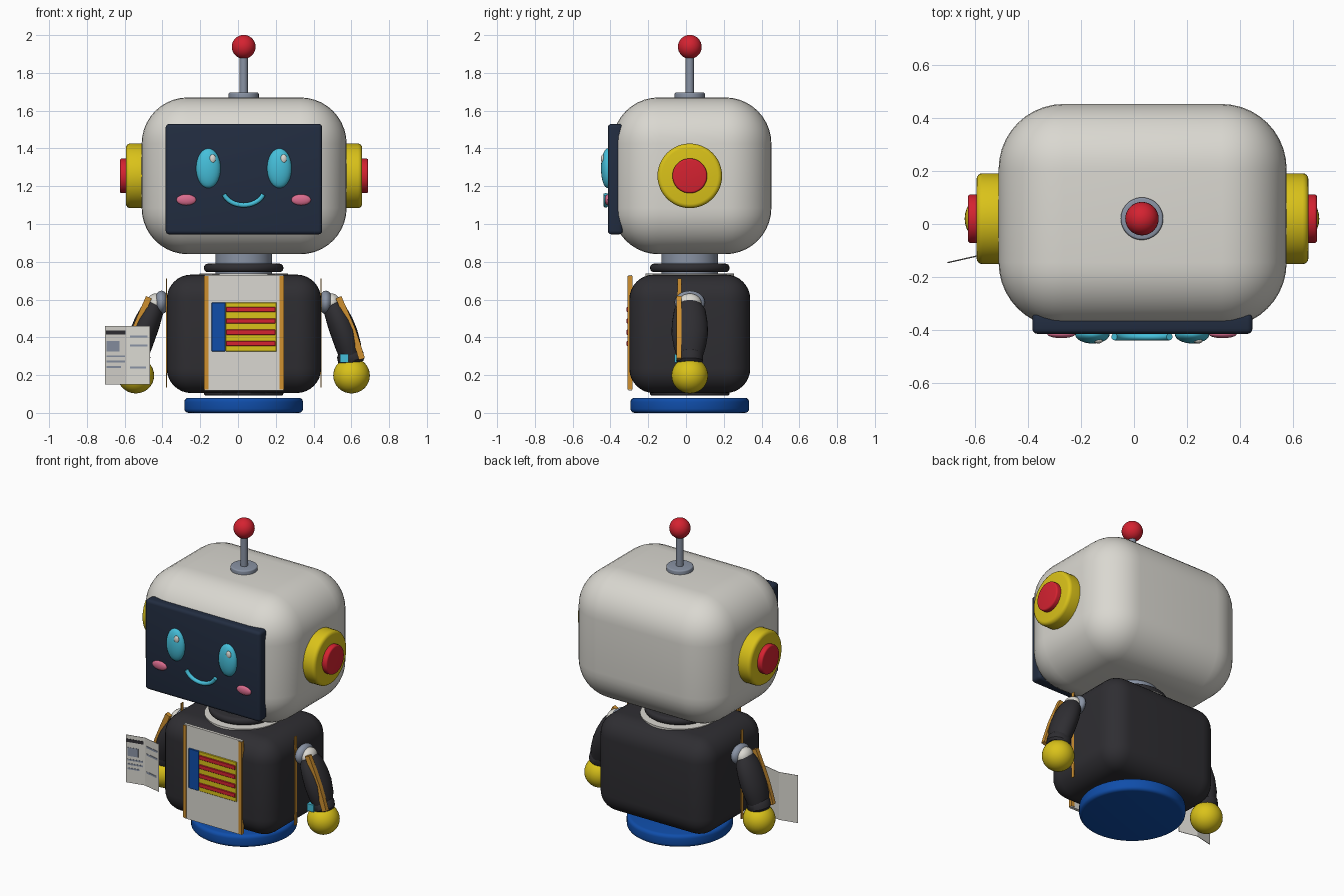
import bpy, bmesh, math
from mathutils import Vector, Matrix

if "Cube" in bpy.data.objects:
    bpy.data.objects.remove(bpy.data.objects["Cube"])

CX, CY = 0.03, 0.02          # body axis


def mat(name, rgb):
    m = bpy.data.materials.new(name)
    m.diffuse_color = (*rgb, 1)
    m.use_nodes = True
    m.node_tree.nodes["Principled BSDF"].inputs["Base Color"].default_value = m.diffuse_color
    return m


WHITE = mat("warm_white", (0.70, 0.685, 0.635))
NAVY = mat("navy", (0.016, 0.026, 0.052))
YELLOW = mat("yellow", (0.70, 0.54, 0.01))
RED = mat("red", (0.66, 0.016, 0.03))
BLUE = mat("blue", (0.005, 0.075, 0.40))
CYAN = mat("cyan", (0.06, 0.52, 0.70))
PINK = mat("pink", (0.70, 0.15, 0.27))
DARK = mat("charcoal", (0.028, 0.027, 0.032))
GREY = mat("blue_grey", (0.25, 0.29, 0.37))
ORANGE = mat("orange", (0.62, 0.28, 0.03))


def finish(name, bm, material, smooth=True):
    bmesh.ops.recalc_face_normals(bm, faces=bm.faces)
    me = bpy.data.meshes.new(name)
    bm.to_mesh(me)
    bm.free()
    ob = bpy.data.objects.new(name, me)
    bpy.context.collection.objects.link(ob)
    me.materials.append(material)
    if smooth:
        bpy.ops.object.select_all(action='DESELECT')
        ob.select_set(True)
        bpy.context.view_layer.objects.active = ob
        bpy.ops.object.shade_smooth_by_angle(angle=math.radians(35))
    return ob


def box(name, material, x, y, z, bevel=0, seg=3):
    """Box from (min, max) ranges with rounded edges."""
    bm = bmesh.new()
    bmesh.ops.create_cube(bm, size=1)
    for v in bm.verts:
        v.co = [r[0] + (c + 0.5) * (r[1] - r[0]) for c, r in zip(v.co, (x, y, z))]
    if bevel:
        bmesh.ops.bevel(bm, geom=bm.edges[:], offset=bevel, segments=seg,
                        profile=0.5, affect='EDGES')
    return finish(name, bm, material, bevel > 0)


def disc(name, material, a, b, r, bevel=0.0, sides=48):
    """Cylinder between two points with rounded rims."""
    a, b = Vector(a), Vector(b)
    bm = bmesh.new()
    bmesh.ops.create_cone(bm, cap_ends=True, segments=sides, radius1=r,
                          radius2=r, depth=(b - a).length)
    if bevel:
        rims = [e for e in bm.edges if abs(e.verts[0].co.z - e.verts[1].co.z) < 1e-5]
        bmesh.ops.bevel(bm, geom=rims, offset=bevel, segments=4, profile=0.5,
                        affect='EDGES')
    turn = (b - a).to_track_quat('Z', 'Y').to_matrix().to_4x4()
    bm.transform(Matrix.Translation((a + b) / 2) @ turn)
    return finish(name, bm, material)


def ball(name, material, c, r):
    bm = bmesh.new()
    bmesh.ops.create_uvsphere(bm, u_segments=32, v_segments=16, radius=1)
    bm.transform(Matrix.Translation(c) @ Matrix.Diagonal((*r, 1)))
    return finish(name, bm, material)


def loft(name, material, path, sides=24, square=False):
    """Rings along a path of (x, y, z, radius in xz plane, radius in y)."""
    bm = bmesh.new()
    pts = [Vector(p[:3]) for p in path]
    rings = []
    for i, p in enumerate(path):
        t = (pts[min(i + 1, len(pts) - 1)] - pts[max(i - 1, 0)]).normalized()
        n = Vector((0, 1, 0)).cross(t).normalized()
        ring = []
        for k in range(sides):
            a = 2 * math.pi * (k + (0.5 if square else 0)) / sides
            ring.append(bm.verts.new(pts[i] + n * math.cos(a) * p[3]
                                     + Vector((0, math.sin(a) * p[4], 0))))
        rings.append(ring)
    for r0, r1 in zip(rings, rings[1:]):
        for k in range(sides):
            j = (k + 1) % sides
            bm.faces.new((r0[k], r0[j], r1[j], r1[k]))
    bm.faces.new(rings[0])
    bm.faces.new(rings[-1][::-1])
    return finish(name, bm, material)


# Base, torso and neck
disc("base", BLUE, (CX, CY, 0), (CX, CY, 0.08), 0.314, 0.022, 64)
disc("lower_ring", DARK, (CX, CY, 0.092), (CX, CY, 0.13), 0.21, 0.01)
box("torso", DARK, (-0.377, 0.44), (-0.30, 0.34), (0.105, 0.732), 0.13, 8)
disc("collar", WHITE, (CX, CY, 0.71), (CX, CY, 0.737), 0.235)
disc("neck", GREY, (CX, CY, 0.73), (CX, CY, 0.88), 0.15)
disc("neck_ring", DARK, (CX, CY, 0.745), (CX, CY, 0.79), 0.21, 0.02)

# Shirt panel with trims and striped badge
box("shirt_panel", WHITE, (-0.177, 0.24), (-0.304, -0.285), (0.118, 0.73))
for side, x in (("left", -0.18), ("right", 0.22)):
    box(side + "_front_trim", ORANGE, (x, x + 0.023), (-0.309, -0.283), (0.125, 0.725))
for side, x in (("left", -0.379), ("right", 0.439)):
    box(side + "_side_trim", ORANGE, (x - 0.003, x + 0.003), (-0.045, -0.025), (0.135, 0.712))
box("badge_field", YELLOW, (-0.066, 0.205), (-0.309, -0.30), (0.325, 0.585), 0.003, 1)
box("badge_band", BLUE, (-0.14, -0.066), (-0.31, -0.30), (0.325, 0.585), 0.003, 1)
for i in range(4):
    z = 0.367 + i * 0.06
    box("badge_stripe", RED, (-0.064, 0.198), (-0.314, -0.305), (z - 0.014, z + 0.014), 0.003, 1)

# Head and screen
box("head", WHITE, (-0.51, 0.575), (-0.39, 0.452), (0.84, 1.67), 0.245, 10)
box("screen", NAVY, (-0.383, 0.446), (-0.414, -0.335), (0.945, 1.53), 0.02, 4)

# Face
for s in (-1, 1):
    x = 0.031 + s * 0.188
    ball("eye", CYAN, (x, -0.415, 1.295), (0.065, 0.035, 0.105))
    ball("eye_glint", WHITE, (x + 0.022, -0.44, 1.345), (0.017, 0.01, 0.023))
    ball("cheek", PINK, (CX + s * 0.304, -0.415, 1.128), (0.052, 0.015, 0.029))
cu = bpy.data.curves.new("smile_path", 'CURVE')
cu.dimensions = '3D'
cu.bevel_depth = 0.013
cu.bevel_resolution = 3
cu.use_fill_caps = True
sp = cu.splines.new('POLY')
sp.points.add(16)
for i, p in enumerate(sp.points):
    t = -1 + i / 8
    p.co = (CX + 0.104 * math.sin(t * 1.25) / math.sin(1.25), -0.425,
            1.10 + 0.057 * (1 - math.cos(t * 1.25)) / (1 - math.cos(1.25)), 1)
cu.materials.append(CYAN)
bpy.context.collection.objects.link(bpy.data.objects.new("smile", cu))

# Ears
for s in (-1, 1):
    disc("ear_pad", YELLOW, (CX + s * 0.47, CY, 1.255), (0.032 + s * 0.625, CY, 1.255), 0.171, 0.022)
    disc("ear_button", RED, (CX + s * 0.60, CY, 1.255), (0.032 + s * 0.657, CY, 1.255), 0.092, 0.01)

# Antenna
disc("antenna_base", GREY, (CX, CY, 1.64), (CX, CY, 1.696), 0.08, 0.008)
disc("antenna_rod", GREY, (CX, CY, 1.68), (CX, CY, 1.91), 0.022, 0, 20)
ball("antenna_ball", RED, (CX, CY, 1.938), (0.063, 0.063, 0.063))

# Arms, mirrored about the body axis
ARM = [(0.495, 0.59, 0.04, 0.05), (0.513, 0.545, 0.06, 0.083), (0.54, 0.48, 0.069, 0.094),
       (0.563, 0.42, 0.071, 0.097), (0.585, 0.35, 0.068, 0.085), (0.602, 0.27, 0.052, 0.06)]
CUFF = [(0.589, 0.325, 0.06, 0.06), (0.593, 0.31, 0.071, 0.071),
        (0.601, 0.275, 0.071, 0.071), (0.605, 0.26, 0.06, 0.06)]
TRIM = [(0.532, 0.612), (0.568, 0.53), (0.606, 0.44), (0.633, 0.36), (0.656, 0.285)]
for side, s in (("left", -1), ("right", 1)):
    def mx(x):
        return CX + s * (x - CX)
    ball(side + "_shoulder", GREY, (mx(0.465), CY, 0.585), (0.038, 0.08, 0.062))
    ball(side + "_shoulder_joint", WHITE, (mx(0.497), CY, 0.58), (0.045, 0.062, 0.052))
    loft(side + "_arm", DARK, [(mx(x), CY, z, a, b) for x, z, a, b in ARM])
    loft(side + "_cuff", DARK, [(mx(x), CY, z, a, b) for x, z, a, b in CUFF])
    loft(side + "_arm_trim", ORANGE, [(mx(x), -0.037, z, 0.023, 0.02) for x, z in TRIM],
         4, True)
    ball(side + "_hand", YELLOW, (mx(0.601), CY, 0.198), (0.097, 0.097, 0.095))
box("wrist_patch", CYAN, (0.54, 0.586), (-0.062, -0.03), (0.266, 0.312))

# Open folded paper held in the left hand
FOLD = -0.587


def sheet(name, material, x0, x1, z0, z1, lift=0.0, thick=0.003):
    bm = bmesh.new()
    vs = [bm.verts.new((x, -0.12 - 0.225 * abs(x - FOLD) - lift + d, z))
          for d in (0, thick) for x, z in ((x0, z0), (x1, z0), (x1, z1), (x0, z1))]
    for f in ((0, 1, 2, 3), (7, 6, 5, 4), (0, 4, 5, 1), (1, 5, 6, 2), (2, 6, 7, 3), (3, 7, 4, 0)):
        bm.faces.new([vs[i] for i in f])
    finish(name, bm, material, False)


sheet("paper_left_page", WHITE, -0.705, FOLD, 0.15, 0.46)
sheet("paper_right_page", WHITE, FOLD, -0.467, 0.15, 0.46)
sheet("paper_headline", DARK, -0.70, -0.595, 0.415, 0.435, 0.002)
sheet("paper_picture", GREY, -0.695, -0.628, 0.325, 0.38, 0.002)
for z, end in ((0.30, -0.598), (0.272, -0.598), (0.243, -0.62)):
    sheet("paper_line", GREY, -0.695, end, z - 0.005, z + 0.005, 0.002)
for z, end in ((0.405, -0.478), (0.357, -0.478), (0.24, -0.488)):
    sheet("paper_line", GREY, -0.572, end, z - 0.006, z + 0.006, 0.002)
